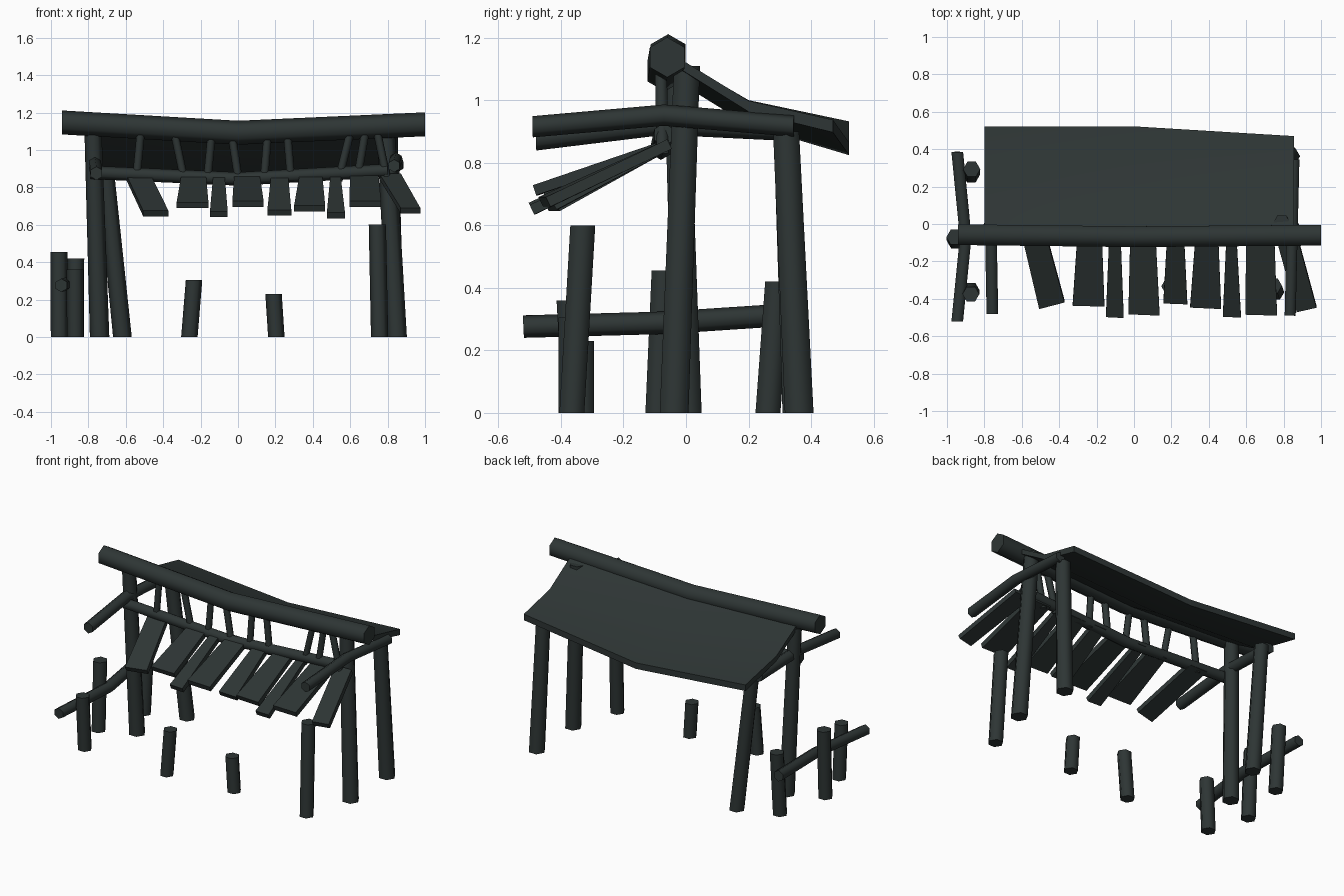
import bpy, bmesh, math
from mathutils import Vector

if "Cube" in bpy.data.objects:
    bpy.data.objects.remove(bpy.data.objects["Cube"])

wood = bpy.data.materials.new("dark slate wood")
wood.diffuse_color = (0.027, 0.036, 0.035, 1)
wood.use_nodes = True
wood.node_tree.nodes["Principled BSDF"].inputs["Base Color"].default_value = wood.diffuse_color


def finish(bm, name):
    bmesh.ops.recalc_face_normals(bm, faces=bm.faces)
    me = bpy.data.meshes.new(name)
    bm.to_mesh(me)
    bm.free()
    me.materials.append(wood)
    ob = bpy.data.objects.new(name, me)
    bpy.context.collection.objects.link(ob)
    return ob


def log(name, pts, r, r2=None, sides=6):
    """Six-sided log along a path; upright logs are cut level."""
    pts = [Vector(p) for p in pts]
    r2 = r2 or r
    d = (pts[-1] - pts[0]).normalized()
    if abs(d.z) > 0.8:
        u, v = Vector((1, 0, 0)), Vector((0, 1, 0))
    else:
        u = Vector((0, 0, 1))
        v = d.cross(u).normalized()
        u = v.cross(d)
    bm = bmesh.new()
    rings = []
    for i, p in enumerate(pts):
        rad = r + (r2 - r) * i / (len(pts) - 1)
        rings.append([bm.verts.new(p + rad * (u * math.cos(a) + v * math.sin(a)))
                      for a in (math.tau * k / sides for k in range(sides))])
    for a, b in zip(rings, rings[1:]):
        for k in range(sides):
            n = (k + 1) % sides
            bm.faces.new((a[k], a[n], b[n], b[k])).smooth = True
    for ring in (rings[0], rings[-1]):
        cap = bm.faces.new(ring)
        for e in cap.edges:
            e.smooth = False
    return finish(bm, name)


# Sagging ridge log and front cross beam
log("ridge_log", [(-.94, -.057, 1.147), (0, -.068, 1.092), (1, -.06, 1.137)], .064)
log("cross_beam", [(-.79, -.07, .88), (0, -.08, .845), (.8, -.07, .89)], .036)

# Side rails carrying the roof
log("side_rail_right", [(.835, -.49, .915), (.845, -.07, .952), (.855, .345, .917)], .034)
log("side_rail_left", [(-.757, -.48, .875), (-.765, -.07, .925), (-.76, .335, .905)], .036)

# Main posts
log("ridge_post_right", [(.85, -.038, 0), (.79, .003, 1.11)], .053, .048)
log("ridge_post_left", [(-.74, .005, 0), (-.775, -.03, 1.1)], .052, .046)
log("back_post_right", [(.835, .362, 0), (.815, .32, .9)], .053, .048)
log("back_post_left", [(-.618, .352, 0), (-.71, .32, .9)], .05, .046)

# Short front posts
log("short_post_right", [(.757, -.365, 0), (.745, -.33, .6)], .046)
log("short_post_mid_left", [(-.26, -.37, 0), (-.235, -.37, .305)], .044)
log("short_post_mid_right", [(.205, -.333, 0), (.19, -.333, .23)], .044)

# Side fence
log("fence_post_mid", [(-.955, -.09, 0), (-.957, -.07, .455)], .046)
log("fence_post_back", [(-.87, .262, 0), (-.868, .293, .42)], .046)
log("fence_post_front", [(-.87, -.355, 0), (-.872, -.375, .36)], .045)
log("fence_rail", [(-.945, -.52, .276), (-.9, -.07, .288), (-.945, .385, .318)], .036)

# Thin struts between cross beam and ridge: bottom x, top x
for i, (xb, xt) in enumerate([(-.545, -.52), (-.285, -.34), (-.165, -.14), (.005, -.035),
                              (.138, .16), (.285, .263), (.535, .6), (.635, .68), (.8, .745)]):
    log(f"strut_{i+1}", [(xb, -.075, .83), (xt, -.08, 1.09)], .022)

# Awning planks: top left/right x, bottom left/right x, bottom left/right y, bottom z
planks = [(-.60, -.47, -.507, -.372, -.455, -.42, .675),
          (-.302, -.172, -.328, -.158, -.437, -.442, .72),
          (-.132, -.072, -.15, -.055, -.498, -.503, .672),
          (-.02, .115, -.03, .137, -.483, -.49, .728),
          (.178, .267, .157, .285, -.425, -.43, .68),
          (.33, .45, .3, .466, -.447, -.455, .703),
          (.495, .547, .475, .572, -.497, -.5, .665),
          (.6, .75, .595, .765, -.485, -.49, .728),
          (.755, .87, .87, .975, -.472, -.448, .69)]
for i, (a, b, c, d, yl, yr, z) in enumerate(planks):
    bm = bmesh.new()
    top = [Vector(p) for p in ((a, -.06, .875), (b, -.06, .875), (d, yr, z), (c, yl, z))]
    n = (top[1] - top[0]).cross(top[2] - top[1]).normalized()
    if n.z > 0:
        n = -n
    hi = [bm.verts.new(p) for p in top]
    lo = [bm.verts.new(p + n * .034) for p in top]
    bm.faces.new(hi)
    bm.faces.new(lo)
    for k in range(4):
        bm.faces.new((hi[k], hi[k-1], lo[k-1], lo[k]))
    finish(bm, f"awning_plank_{i+1}")

# Sagging back roof: one profile per x station, with a thicker eave
stations = [(-.8, [(-.04, 1.14), (.2, 1.0), (.522, .932)]),
            (0, [(-.04, 1.1), (.2, .955), (.522, .864)]),
            (.855, [(-.04, 1.145), (.2, .998), (.47, .937)])]
thick = (.032, .035, .04)
bm = bmesh.new()
tops = [[bm.verts.new((x, y, z)) for y, z in prof] for x, prof in stations]
lows = [[bm.verts.new((x, y, z - t)) for (y, z), t in zip(prof, thick)]
        for x, prof in stations]
for g in (tops, lows):
    for i in range(2):
        for j in range(2):
            bm.faces.new((g[i][j], g[i+1][j], g[i+1][j+1], g[i][j+1])).smooth = True
for i in range(2):
    for j in (0, 2):
        bm.faces.new((tops[i][j], tops[i+1][j], lows[i+1][j], lows[i][j]))
        bm.faces.new((tops[j][i], tops[j][i+1], lows[j][i+1], lows[j][i]))
for e in bm.edges:
    if len(e.link_faces) == 2 and e.link_faces[0].smooth != e.link_faces[1].smooth:
        e.smooth = False
finish(bm, "back_roof")
